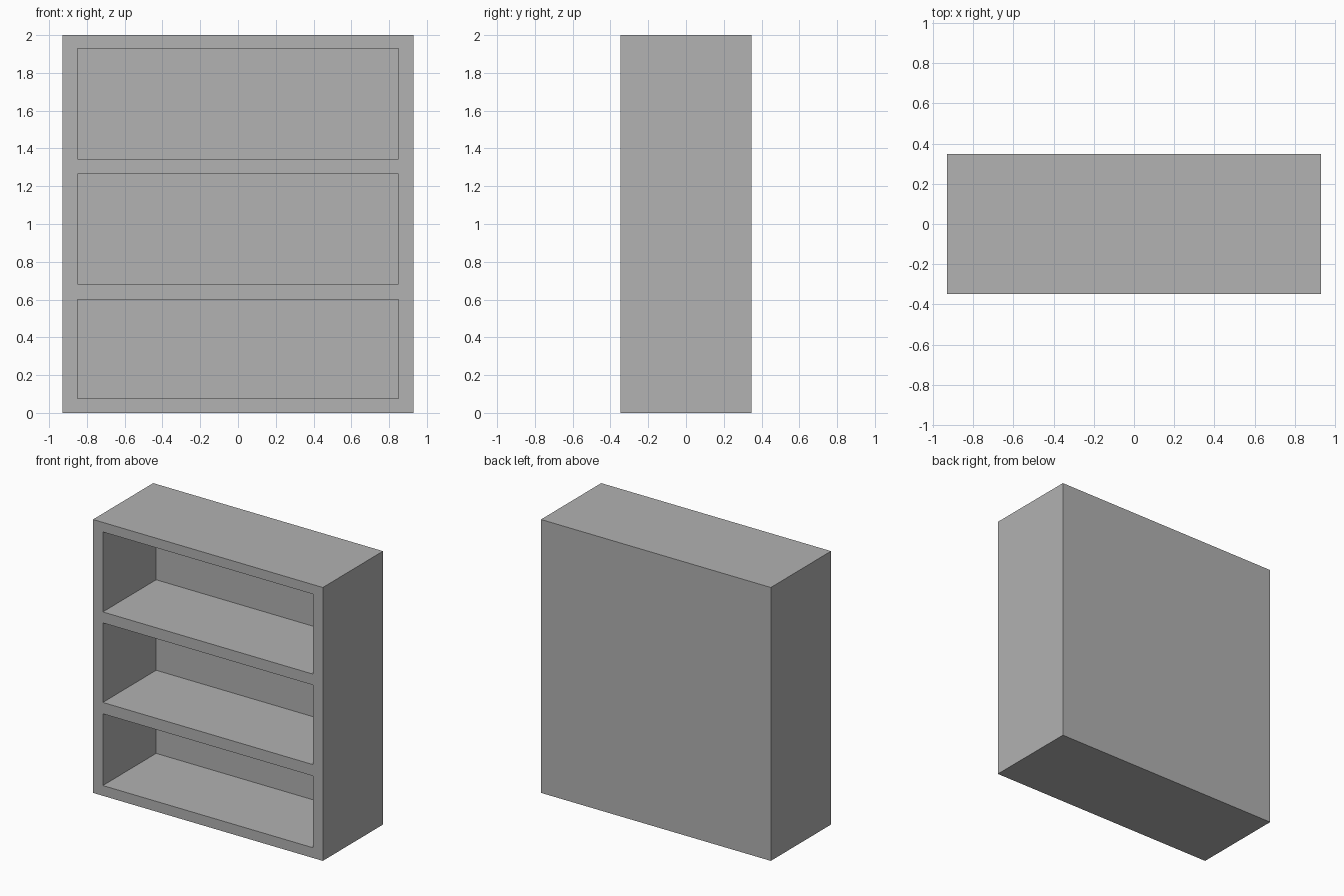
import bpy

cube = bpy.data.objects.get("Cube")
if cube:
    bpy.data.objects.remove(cube, do_unlink=True)

# Overall half sizes, opening half width, depth of the back panel's inner face
HALF_W, HALF_D, HEIGHT = 0.93, 0.348, 2.0
INNER_W, BACK_Y = 0.85, 0.268

grey = bpy.data.materials.new("plain grey")
grey.use_nodes = True
colour = (0.445, 0.445, 0.445, 1)
grey.diffuse_color = colour
grey.node_tree.nodes["Principled BSDF"].inputs["Base Color"].default_value = colour


def box(name, low, high):
    """Axis-aligned box between two corners."""
    centre = [(a + b) / 2 for a, b in zip(low, high)]
    bpy.ops.mesh.primitive_cube_add(size=1, location=centre)
    obj = bpy.context.object
    obj.name = name
    obj.scale = [b - a for a, b in zip(low, high)]
    bpy.ops.object.transform_apply(location=False, rotation=False, scale=True)
    obj.data.materials.append(grey)
    return obj


# Solid case
case = box("bookcase", (-HALF_W, -HALF_D, 0), (HALF_W, HALF_D, HEIGHT))

# Three compartments hollowed out from the front
compartments = [("lower", 0.075, 0.6), ("middle", 0.683, 1.265), ("upper", 1.345, 1.93)]
for level, bottom, top in compartments:
    cutter = box(level + "_compartment_cutter",
                 (-INNER_W, -HALF_D - 0.1, bottom), (INNER_W, BACK_Y, top))
    cutter.hide_render = True
    cutter.hide_viewport = True
    cut = case.modifiers.new(level + " compartment", "BOOLEAN")
    cut.operation = "DIFFERENCE"
    cut.solver = "EXACT"
    cut.object = cutter
